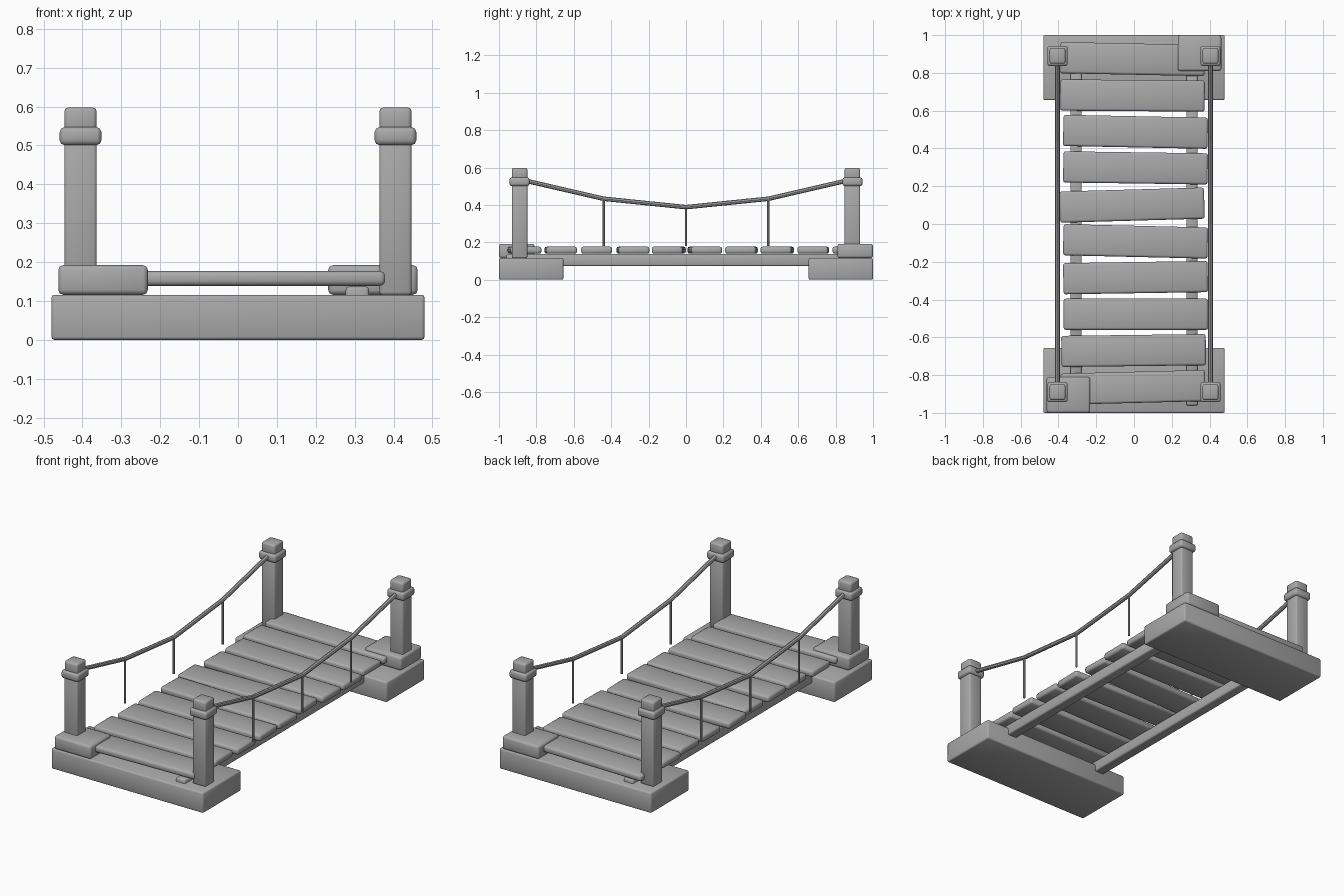
import bpy
from math import atan
from mathutils import Vector

if "Cube" in bpy.data.objects:
    bpy.data.objects.remove(bpy.data.objects["Cube"], do_unlink=True)

grey = bpy.data.materials.new("plain_grey")
grey.use_nodes = True
colour = (0.4, 0.4, 0.4, 1)
grey.diffuse_color = colour
grey.node_tree.nodes["Principled BSDF"].inputs["Base Color"].default_value = colour


def finish(name, bevel=0):
    ob = bpy.context.object
    ob.name = name
    ob.data.materials.append(grey)
    if bevel:
        mod = ob.modifiers.new("rounded_edges", "BEVEL")
        mod.width = bevel
        mod.segments = 2
        bpy.ops.object.shade_smooth()
    else:
        bpy.ops.object.shade_smooth_by_angle()
    return ob


def box(name, centre, size, bevel, turn=0):
    bpy.ops.mesh.primitive_cube_add(size=1, location=centre, rotation=(0, 0, turn))
    bpy.context.object.scale = size
    bpy.ops.object.transform_apply(location=False, rotation=False, scale=True)
    return finish(name, bevel)


def rod(name, start, end, radius):
    a, b = Vector(start), Vector(end)
    bpy.ops.mesh.primitive_cylinder_add(vertices=8, radius=radius, depth=(b - a).length,
                                        location=(a + b) / 2)
    bpy.context.object.rotation_euler = (b - a).to_track_quat("Z", "Y").to_euler()
    return finish(name)


# Stone footings with one raised block each, on opposite corners
for end, side in (("front", -1), ("back", 1)):
    box(end + "_footing", (0, side * 0.828, 0.058), (0.96, 0.344, 0.116), 0.008)
    box(end + "_block", (side * 0.347, side * 0.905, 0.154), (0.23, 0.19, 0.076), 0.012)

# Posts with collars and caps
for xname, sx in (("left", 1), ("right", -1)):
    for yname, sy in (("front", -1), ("back", 1)):
        x, y = sx * 0.405, sy * 0.89
        name = yname + "_" + xname
        box(name + "_post", (x, y, 0.315), (0.083, 0.083, 0.4), 0.008)
        box(name + "_collar", (x, y, 0.524), (0.107, 0.107, 0.046), 0.012)
        box(name + "_cap", (x, y, 0.565), (0.083, 0.083, 0.066), 0.01)

# Support beams under the deck
for xname, sx in (("left", 1), ("right", -1)):
    box(xname + "_beam", (sx * 0.307, 0, 0.105), (0.06, 1.92, 0.064), 0.008)

# Deck planks, front to back: centre x, centre y, slope
planks = [(-0.005, -0.865, 0.025), (-0.002, -0.67, 0.012), (0.01, -0.478, 0.0),
          (0.008, -0.284, 0.015), (0.008, -0.092, -0.023), (-0.01, 0.1, 0.028),
          (0.008, 0.297, -0.014), (0.008, 0.488, -0.02), (-0.008, 0.68, -0.007),
          (-0.008, 0.873, -0.02)]
for i, (x, y, slope) in enumerate(planks):
    box(f"plank_{i + 1}", (x, y, 0.158), (0.765, 0.165, 0.038), 0.012, atan(slope))

# Sagging rope rails with hangers
sag = [(-0.89, 0.537), (-0.44, 0.433), (0, 0.388), (0.44, 0.433), (0.89, 0.537)]
for xname, sx in (("left", 1), ("right", -1)):
    x = sx * 0.405
    for i, ((y0, z0), (y1, z1)) in enumerate(zip(sag, sag[1:])):
        rod(f"{xname}_rope_{i + 1}", (x, y0, z0), (x, y1, z1), 0.012)
    for i, (y, z) in enumerate(sag[1:-1]):
        rod(f"{xname}_hanger_{i + 1}", (x, y, 0.18), (x, y, z), 0.006)
